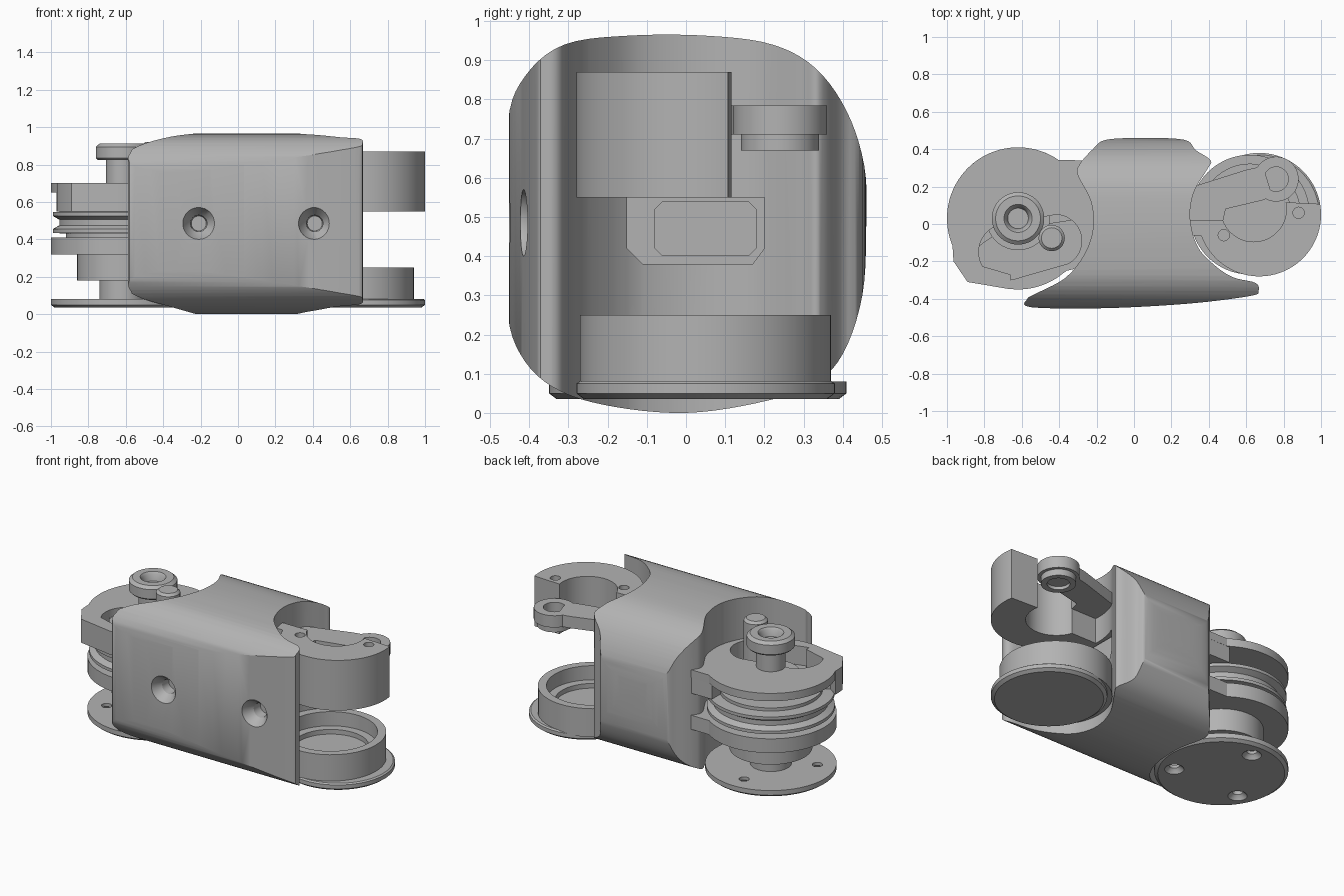
import bpy, bmesh, math
from mathutils import Matrix
from mathutils.geometry import interpolate_bezier

cube = bpy.data.objects.get("Cube")
if cube:
    bpy.data.objects.remove(cube, do_unlink=True)

grey = bpy.data.materials.new("plain grey")
grey.use_nodes = True
grey.diffuse_color = (0.45, 0.45, 0.45, 1)
grey.node_tree.nodes["Principled BSDF"].inputs["Base Color"].default_value = (0.45, 0.45, 0.45, 1)


def finish(name, bm, matrix=None):
    bmesh.ops.recalc_face_normals(bm, faces=bm.faces)
    mesh = bpy.data.meshes.new(name)
    bm.to_mesh(mesh)
    bm.free()
    if matrix:
        mesh.transform(matrix)
    mesh.materials.append(grey)
    ob = bpy.data.objects.new(name, mesh)
    bpy.context.collection.objects.link(ob)
    return ob


def prism(name, pts, z0, z1, matrix=None):
    """Extrude an outline from z0 to z1."""
    bm = bmesh.new()
    low = [bm.verts.new((x, y, z0)) for x, y in pts]
    high = [bm.verts.new((x, y, z1)) for x, y in pts]
    bm.faces.new(low)
    bm.faces.new(high)
    for i in range(len(pts)):
        j = (i + 1) % len(pts)
        bm.faces.new((low[i], low[j], high[j], high[i]))
    return finish(name, bm, matrix)


def lathe(name, centre, profile, matrix=None, n=64):
    """Turn a closed (radius, height) profile about a vertical axis."""
    bm = bmesh.new()
    rings = []
    for r, z in profile:
        if r == 0:
            rings.append([bm.verts.new((0, 0, z))] * n)
        else:
            rings.append([bm.verts.new((r * math.cos(math.tau * k / n), r * math.sin(math.tau * k / n), z))
                          for k in range(n)])
    for a, b in zip(rings, rings[1:] + rings[:1]):
        for k in range(n):
            m = (k + 1) % n
            vs = list(dict.fromkeys((a[k], a[m], b[m], b[k])))
            if len(vs) > 2:
                bm.faces.new(vs)
    return finish(name, bm, matrix or Matrix.Translation((*centre, 0)))


def cyl(name, centre, r, z0, z1, n=64):
    return lathe(name, centre, [(0, z0), (r, z0), (r, z1), (0, z1)], n=n)


def arc(centre, r, a0, a1, n=32):
    return [(centre[0] + r * math.cos(math.radians(a0 + (a1 - a0) * k / n)),
             centre[1] + r * math.sin(math.radians(a0 + (a1 - a0) * k / n))) for k in range(n + 1)]


def smooth_loop(pts, n=6):
    """Closed smooth outline through the given points."""
    out = []
    c = len(pts)
    for i in range(c):
        p0, p1, p2, p3 = [pts[(i + d) % c] for d in (-1, 0, 1, 2)]
        h1 = [p1[k] + (p2[k] - p0[k]) / 6 for k in (0, 1)]
        h2 = [p2[k] - (p3[k] - p1[k]) / 6 for k in (0, 1)]
        out += [(v.x, v.y) for v in interpolate_bezier((*p1, 0), (*h1, 0), (*h2, 0), (*p2, 0), n)[:-1]]
    return out


def boolean(ob, cutter, op="DIFFERENCE"):
    mod = ob.modifiers.new("cut", "BOOLEAN")
    mod.operation, mod.object, mod.solver = op, cutter, "EXACT"
    bpy.context.view_layer.objects.active = ob
    bpy.ops.object.modifier_apply(modifier=mod.name)
    bpy.data.objects.remove(cutter, do_unlink=True)


# Body shell: waisted plan shape crossed with a rounded side section
plan = [(-0.55, -0.445), (-0.57, -0.40), (-0.53, -0.375), (-0.37, -0.29), (-0.27, -0.17), (-0.22, -0.03),
        (-0.23, 0.12), (-0.30, 0.26), (-0.29, 0.32), (-0.22, 0.40), (-0.15, 0.45), (0.05, 0.46), (0.27, 0.45),
        (0.33, 0.395), (0.41, 0.34), (0.39, 0.29), (0.32, 0.17), (0.30, 0.03), (0.34, -0.12), (0.43, -0.22),
        (0.53, -0.285), (0.65, -0.315), (0.665, -0.36), (0.62, -0.385), (0.30, -0.425), (-0.15, -0.45)]
section = [(-0.455, 0.25), (-0.455, 0.48), (-0.455, 0.74), (-0.41, 0.86), (-0.31, 0.94), (-0.14, 0.963),
           (0.06, 0.962), (0.22, 0.94), (0.33, 0.88), (0.41, 0.77), (0.455, 0.63), (0.46, 0.48), (0.45, 0.30),
           (0.40, 0.15), (0.32, 0.07), (0.18, 0.025), (0.0, 0.0), (-0.18, 0.015), (-0.32, 0.055), (-0.41, 0.13)]
body = prism("body_shell", smooth_loop(plan), -0.1, 1.1)
side_axes = Matrix(((0, 0, 1, 0), (1, 0, 0, 0), (0, 1, 0, 0), (0, 0, 0, 1)))
boolean(body, prism("section_cutter", smooth_loop(section), -1, 1, side_axes), "INTERSECT")
for x, y in ((-0.21, -0.45), (0.41, -0.413)):
    turn = Matrix.Translation((x, y, 0.485)) @ Matrix.Rotation(-math.pi / 2, 4, "X")
    boolean(body, lathe("screw_cutter", None, [(0, -0.03), (0.09, -0.03), (0.085, 0), (0.045, 0.05),
                                               (0.04, 0.11), (0, 0.11)], turn, 32))
window = [(-0.15, 0.42), (-0.11, 0.38), (0.17, 0.38), (0.2, 0.42), (0.2, 0.55), (-0.15, 0.55)]
boolean(body, prism("window_cutter", window, 0.1, 0.6, side_axes))
prism("window_block", [(-0.08, 0.42), (-0.06, 0.40), (0.16, 0.40), (0.18, 0.42), (0.18, 0.52),
                       (0.16, 0.54), (-0.06, 0.54), (-0.08, 0.52)], 0.08, 0.29, side_axes)

# Pulley side (-x)
P = (-0.62, 0.03)


def knuckle(name, z0, z1):
    pts = arc(P, 0.38, 55, 310, 56)
    return prism(name, pts + [(-0.36, -0.25), (-0.15, -0.2), (-0.15, 0.34)], z0, z1)


base = lathe("pulley_base_disc", P, [(0, 0.035), (0.36, 0.035), (0.38, 0.05), (0.38, 0.08), (0, 0.08)])
for a in (90, 210, 330):
    c = arc(P, 0.27, a, a, 1)[0]
    boolean(base, lathe("hole_cutter", c, [(0, 0.02), (0.06, 0.02), (0.055, 0.036), (0.03, 0.06),
                                           (0.03, 0.1), (0, 0.1)], n=24))
cyl("pulley_spindle", P, 0.12, 0.08, 0.19)
cyl("pulley_hub", P, 0.24, 0.18, 0.33)
knuckle("lower_knuckle_plate", 0.32, 0.41)
lathe("pulley_wheel", P, [(0, 0.40), (0.3, 0.40), (0.3, 0.43), (0.37, 0.435), (0.37, 0.455), (0.335, 0.475),
                          (0.335, 0.505), (0.37, 0.525), (0.37, 0.545), (0.3, 0.55), (0.3, 0.57), (0, 0.57)])
upper = knuckle("upper_knuckle_plate", 0.65, 0.70)
pocket = arc((-0.68, -0.15), 0.15, 90, 290) + arc((-0.42, -0.09), 0.14, -60, 90)
boolean(upper, prism("pocket_cutter", pocket, 0.6, 0.8))
wall = arc(P, 0.379, 215, 310) + [(-0.36, -0.25), (-0.15, -0.2), (-0.15, 0.05)]
wall += list(reversed(arc(P, 0.16, 215, 350)))
wall = prism("knuckle_front_wall", wall, 0.55, 0.66)
boolean(wall, prism("pocket_cutter", pocket, 0.58, 0.8))
prism("knuckle_stop", [(-0.97, -0.12), (-0.965, -0.2), (-0.89, -0.31), (-0.66, -0.349), (-0.66, -0.27),
                       (-0.83, -0.22)], 0.55, 0.70)
prism("knuckle_back_block", [(-0.42, 0.34), (-0.42, 0.22), (-0.3, 0.12), (-0.15, 0.12), (-0.15, 0.34)], 0.55, 0.66)
cyl("pulley_core", P, 0.17, 0.55, 0.66)
cyl("bolt_shaft", P, 0.085, 0.65, 0.84)
lathe("bolt_head", P, [(0, 0.825), (0.13, 0.825), (0.14, 0.835), (0.14, 0.895), (0.12, 0.912), (0.075, 0.912),
                       (0.065, 0.90), (0.055, 0.86), (0, 0.86)])
pin = (-0.44, -0.075)
lathe("stop_pin", pin, [(0, 0.57), (0.07, 0.57), (0.07, 0.905), (0.055, 0.92), (0, 0.92)], n=40)

# Cup and jaw side (+x)
C = (0.67, 0.05)
lathe("cup_base_disc", C, [(0, 0.035), (0.31, 0.035), (0.33, 0.05), (0.33, 0.075), (0.32, 0.082), (0, 0.082)])
lathe("cup", (0.62, 0.05), [(0, 0.07), (0.32, 0.07), (0.32, 0.25), (0.27, 0.25), (0.27, 0.16), (0.22, 0.16),
                            (0.22, 0.13), (0, 0.13)])
jaw_outline = arc(C, 0.33, 10, -160, 48) + [(0.25, -0.06), (0.25, 0.02), (0.47, 0.02)]
jaw_outline += arc((0.64, 0.08), 0.175, 200, 372, 32)
jaw = prism("jaw", jaw_outline, 0.55, 0.87)
for c in ((0.88, 0.06), (0.48, -0.06)):
    boolean(jaw, cyl("pin_hole_cutter", c, 0.03, 0.75, 0.9, 24))
E = (0.76, 0.24)
prism("link_arm", [(0.22, -0.02), (0.47, -0.01), (0.49, 0.08), (0.70, 0.13), (0.73, 0.18),
                   (0.69, 0.31), (0.60, 0.29), (0.22, 0.17)], 0.71, 0.785)
lathe("link_eyelet", E, [(0.065, 0.67), (0.1, 0.67), (0.1, 0.71), (0.12, 0.71), (0.12, 0.785), (0.065, 0.785)])
cyl("eyelet_plug", E, 0.07, 0.69, 0.72, 32)

# Smooth shading with sharp edges kept
for ob in bpy.context.scene.objects:
    if ob.type == "MESH":
        ob.select_set(True)
        bpy.context.view_layer.objects.active = ob
bpy.ops.object.shade_smooth_by_angle(angle=math.radians(32))
